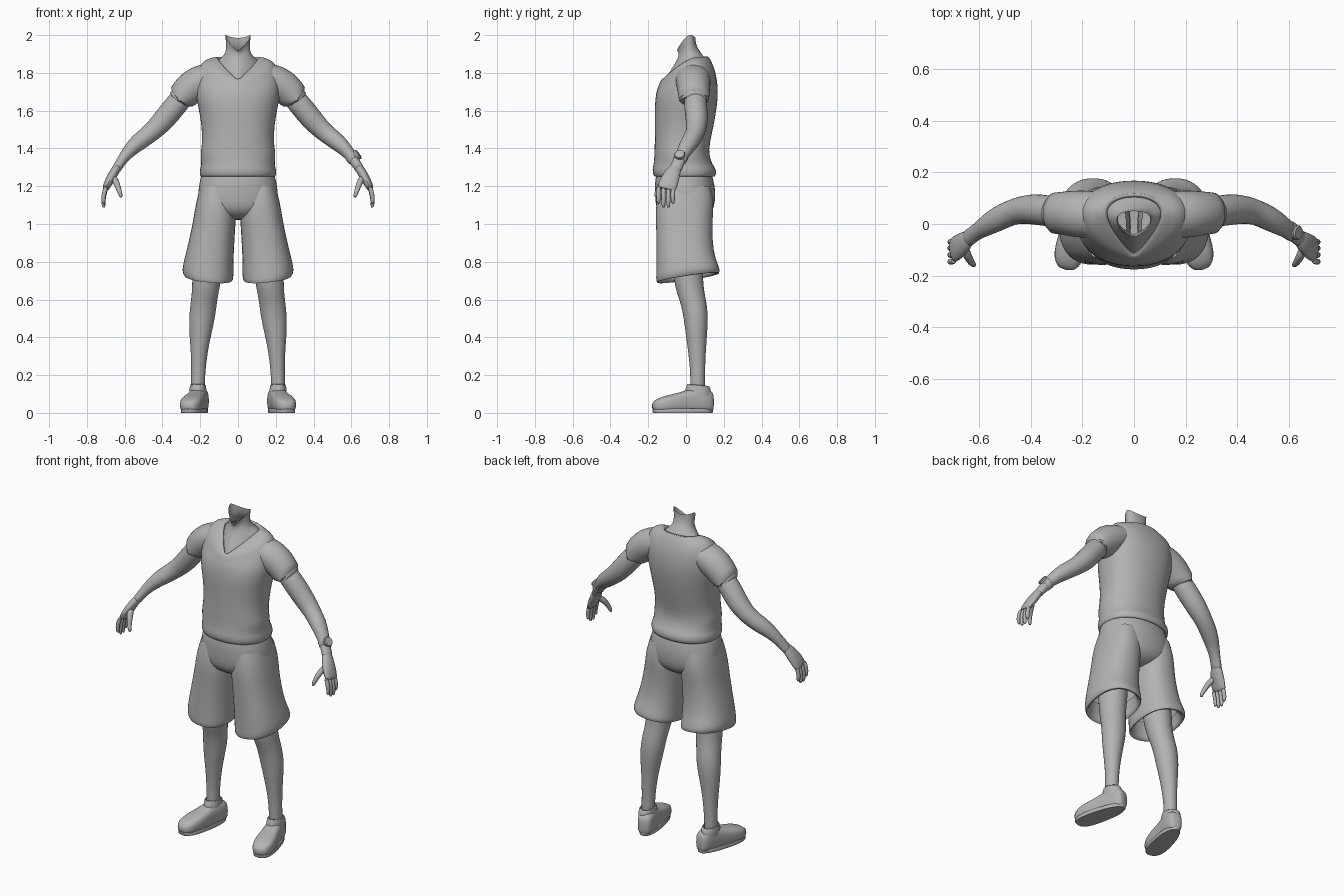
import bpy, bmesh, math
from mathutils import Vector

grey = bpy.data.materials.new("plain_grey")
grey.diffuse_color = (0.45, 0.45, 0.45, 1)


def spow(v, e):
    return math.copysign(abs(v) ** e, v)


def angles(n):
    return [2 * math.pi * i / n for i in range(n)]


def loft(name, rings, cap_start=False, cap_end=False, mirror=False, sub=1, sharp=60):
    """Skin a list of point rings."""
    bm = bmesh.new()
    vs = [[bm.verts.new(p) for p in r] for r in rings]
    n = len(vs[0])
    for a, b in zip(vs, vs[1:]):
        for i in range(n):
            j = (i + 1) % n
            bm.faces.new((a[i], a[j], b[j], b[i]))
    if cap_start:
        bm.faces.new(vs[0])
    if cap_end:
        bm.faces.new(vs[-1])
    bmesh.ops.recalc_face_normals(bm, faces=bm.faces)
    me = bpy.data.meshes.new(name)
    bm.to_mesh(me)
    bm.free()
    ob = bpy.data.objects.new(name, me)
    bpy.context.collection.objects.link(ob)
    me.materials.append(grey)
    if mirror:
        m = ob.modifiers.new("mirror", 'MIRROR')
        m.use_mirror_merge = False
    if sub:
        ob.modifiers.new("subsurf", 'SUBSURF').levels = sub
        ob.modifiers["subsurf"].render_levels = sub
    bpy.ops.object.select_all(action='DESELECT')
    ob.select_set(True)
    bpy.context.view_layer.objects.active = ob
    bpy.ops.object.shade_smooth_by_angle(angle=math.radians(sharp))
    return ob


def flat(z, cx, rx, y0, y1, ty=0, tx=0, e=1.0, n=24):
    """Horizontal ring between y0 and y1, optionally tilted."""
    cy, ry = (y0 + y1) / 2, (y1 - y0) / 2
    out = []
    for t in angles(n):
        dx, dy = rx * spow(math.cos(t), e), ry * spow(math.sin(t), e)
        out.append((cx + dx, cy + dy, z + ty * dy + tx * dx))
    return out


def tube(path, n=12):
    """Rings along a path of (x, y, z, radius along y, radius across)."""
    pts = [Vector(p[:3]) for p in path]
    out = []
    for i, p in enumerate(path):
        d = (pts[min(i + 1, len(pts) - 1)] - pts[max(i - 1, 0)]).normalized()
        u = (Vector((0, 1, 0)) - d * d.y).normalized()
        v = d.cross(u)
        out.append([pts[i] + u * p[3] * math.cos(t) + v * p[4] * math.sin(t) for t in angles(n)])
    return out


def yoke(rx, yc, yf, yb, zs, zf, zb, kx=1.0, kz=1.5, n=24):
    """Ring whose sides, front and back sit at different heights."""
    out = []
    for t in angles(n):
        c, s = math.cos(t), math.sin(t)
        if s < 0:
            f = math.atan2(-s, abs(c)) / (math.pi / 2)
            x = rx * (abs(c) ** kx if kx >= 0 else 1 - f ** 1.5)
            out.append((math.copysign(x, c), yc + (yf - yc) * f ** (1 if kx < 0 else 0.8),
                        zs + (zf - zs) * f ** kz))
        else:
            out.append((rx * spow(c, 0.9), yc + (yb - yc) * s, zs + (zb - zs) * s * s))
    return out


# Shirt body, from folded hem up to the V-shaped collar
loft("shirt", [
    flat(1.275, 0, .185, -.15, .135, e=.9),
    flat(1.245, 0, .192, -.162, .148, e=.9),
    flat(1.255, 0, .203, -.175, .16, e=.9),
    flat(1.29, 0, .205, -.18, .163, e=.9),
    flat(1.315, 0, .193, -.172, .14, e=.9),
    flat(1.37, 0, .203, -.168, .122, e=.9),
    flat(1.42, 0, .19, -.167, .125, e=.9),
    flat(1.52, 0, .193, -.165, .148, e=.9),
    flat(1.62, 0, .212, -.168, .165, e=.9),
    flat(1.70, 0, .228, -.16, .172, e=.9),
    yoke(.225, .04, -.153, .165, 1.80, 1.728, 1.765, kx=.8, kz=1.3),
    yoke(.195, .04, -.147, .155, 1.862, 1.742, 1.81, kx=.8, kz=1.2),
    yoke(.155, .04, -.142, .14, 1.878, 1.75, 1.85, kx=.9, kz=1.2),
    yoke(.118, .04, -.138, .118, 1.886, 1.757, 1.892, kx=-1, kz=1.25),
    yoke(.106, .04, -.126, .106, 1.880, 1.762, 1.886, kx=-1, kz=1.25),
    yoke(.104, .04, -.118, .104, 1.862, 1.75, 1.868, kx=-1, kz=1.25),
])

# Neck with an open, front-dipping rim
loft("neck", [
    yoke(.12, .04, -.128, .115, 1.85, 1.74, 1.86, kx=-1, kz=1.25),
    yoke(.103, .035, -.114, .10, 1.872, 1.772, 1.88, kx=-1, kz=1.25),
    yoke(.075, .025, -.07, .08, 1.892, 1.83, 1.905, kz=1.2),
    yoke(.062, .02, -.04, .063, 1.92, 1.885, 1.93),
    yoke(.064, .02, -.042, .052, 1.96, 1.903, 1.955),
    yoke(.068, .02, -.052, .05, 2.003, 1.915, 1.985, kz=1.2),
])

# Sleeves with a turned-in cuff
loft("sleeve", tube([
    (.12, .035, 1.785, .09, .07), (.175, .037, 1.765, .095, .088),
    (.235, .04, 1.735, .092, .092), (.285, .042, 1.688, .084, .083),
    (.312, .042, 1.655, .082, .078), (.320, .042, 1.645, .076, .071),
    (.300, .042, 1.672, .066, .062)], 16), mirror=True)

# Arms down to the wrist
loft("arm", tube([
    (.26, .045, 1.71, .06, .06), (.33, .05, 1.63, .062, .062),
    (.385, .058, 1.56, .062, .062), (.435, .055, 1.507, .055, .055),
    (.475, .045, 1.472, .05, .05), (.525, .022, 1.435, .05, .048),
    (.57, -.005, 1.395, .042, .039), (.61, -.03, 1.345, .032, .028),
    (.635, -.05, 1.305, .034, .026), (.65, -.06, 1.28, .036, .025)], 14),
    True, True, mirror=True)

# Palm, fingers and thumb
loft("palm", tube([
    (.63, -.045, 1.315, .028, .022), (.655, -.068, 1.275, .042, .026),
    (.68, -.088, 1.23, .052, .025), (.698, -.1, 1.195, .052, .020),
    (.704, -.104, 1.18, .046, .014)], 12), True, True, mirror=True)
for k, (dy, tip) in enumerate([(-.04, 1.105), (-.014, 1.085), (.012, 1.085), (.036, 1.105)]):
    y = -.104 + dy
    mid = (1.195 + tip) / 2
    loft(f"finger_{k + 1}", tube([
        (.695, y, 1.205, .013, .014), (.711, y - .002, mid + .01, .013, .013),
        (.714, y - .002, tip + .018, .012, .012), (.708, y, tip, .007, .007)], 8),
        True, True, mirror=True)
loft("thumb", tube([
    (.66, -.09, 1.25, .022, .02), (.642, -.13, 1.215, .019, .018),
    (.630, -.15, 1.18, .014, .014), (.622, -.158, 1.155, .012, .012),
    (.618, -.16, 1.14, .007, .007)], 8), True, True, mirror=True)

# Wristwatch on one arm
loft("watch_band", tube([(.597, -.021, 1.361, .033, .031), (.600, -.023, 1.358, .037, .035),
                         (.614, -.033, 1.339, .036, .033), (.617, -.035, 1.336, .031, .029)], 16), sub=0)
nrm = Vector((.8, -.1, .58)).normalized()
base = Vector((.606, -.03, 1.348))
su = nrm.orthogonal().normalized()
sv = nrm.cross(su)
loft("watch_case", [[base + nrm * h + su * r * math.cos(t) + sv * r * math.sin(t) for t in angles(16)]
                    for h, r in ((.02, .026), (.036, .029), (.042, .025))], True, True, sub=0, sharp=40)

# Shorts: seat and two wide legs with a turned-in hem
loft("shorts_seat", [
    flat(1.275, 0, .188, -.155, .135, e=.9), flat(1.235, 0, .203, -.165, .146, e=.9),
    flat(1.18, 0, .211, -.166, .157, e=.88), flat(1.12, 0, .217, -.164, .155, e=.85),
    flat(1.07, 0, .19, -.155, .145, e=.85), flat(1.035, 0, .12, -.115, .11),
    flat(1.02, 0, .05, -.06, .06)], cap_end=True)
loft("shorts_leg", [
    flat(1.20, .115, .085, -.14, .13, e=.9), flat(1.12, .117, .105, -.16, .15, e=.85),
    flat(1.03, .123, .113, -.161, .142, e=.85), flat(.95, .134, .118, -.158, .14, e=.85),
    flat(.86, .147, .126, -.157, .146, e=.85), flat(.78, .157, .133, -.158, .165, .1, .1, e=.85),
    flat(.735, .16, .138, -.160, .181, .15, .12, e=.85),
    flat(.71, .157, .128, -.157, .178, .15, .1, e=.85),
    flat(.715, .157, .112, -.14, .16, .15, .1, e=.85),
    flat(.80, .15, .108, -.13, .13, e=.85)], mirror=True)

# Bare legs
loft("leg", [flat(z, cx, rx, a, b, n=16) for z, cx, rx, a, b in [
    (.90, .15, .085, -.085, .095), (.78, .16, .082, -.075, .092), (.70, .166, .078, -.065, .092),
    (.64, .173, .072, -.052, .098), (.57, .183, .071, -.026, .113), (.50, .191, .070, -.013, .118),
    (.42, .199, .060, -.003, .113), (.33, .205, .046, .01, .106), (.24, .209, .039, .02, .102),
    (.17, .212, .037, .023, .10), (.08, .212, .038, .02, .105)]], True, True, mirror=True)


# Shoes, turned slightly outward, with an ankle collar
def turned(x, y, z):
    a = .23
    return (.208 + x * math.cos(a) - y * math.sin(a), .065 + y * math.cos(a) + x * math.sin(a), z)


sections = [(.082, .02, .02, .085), (.074, .038, .003, .118), (.04, .048, 0, .132), (0, .049, 0, .135),
            (-.045, .05, 0, .128), (-.09, .055, 0, .112), (-.14, .061, 0, .10), (-.19, .061, 0, .088),
            (-.23, .048, .006, .072), (-.25, .022, .018, .052)]
loft("shoe", [[turned(w * spow(math.cos(t), .7), y, lo + (hi - lo) * (.5 + .5 * spow(math.sin(t), .65)))
               for t in angles(16)] for y, w, lo, hi in sections], True, True, mirror=True)
loft("shoe_sole", [[turned(w * k * spow(math.cos(t), .8), -.084 + .164 * k * spow(math.sin(t), .8), z)
                    for t in angles(24) for w in [.058 - .009 * math.sin(t)]]
                   for z, k in ((0, .98), (.004, 1), (.018, 1), (.022, .97))], True, True,
     mirror=True, sub=0, sharp=40)
loft("shoe_collar", [flat(z, .212, rx, a, b, ty, n=16) for z, rx, a, b, ty in [
    (.09, .047, -.01, .135, 0), (.125, .046, -.005, .133, .0), (.148, .043, .005, .125, -.1),
    (.150, .037, .014, .114, -.1), (.125, .034, .02, .105, 0)]], mirror=True)
